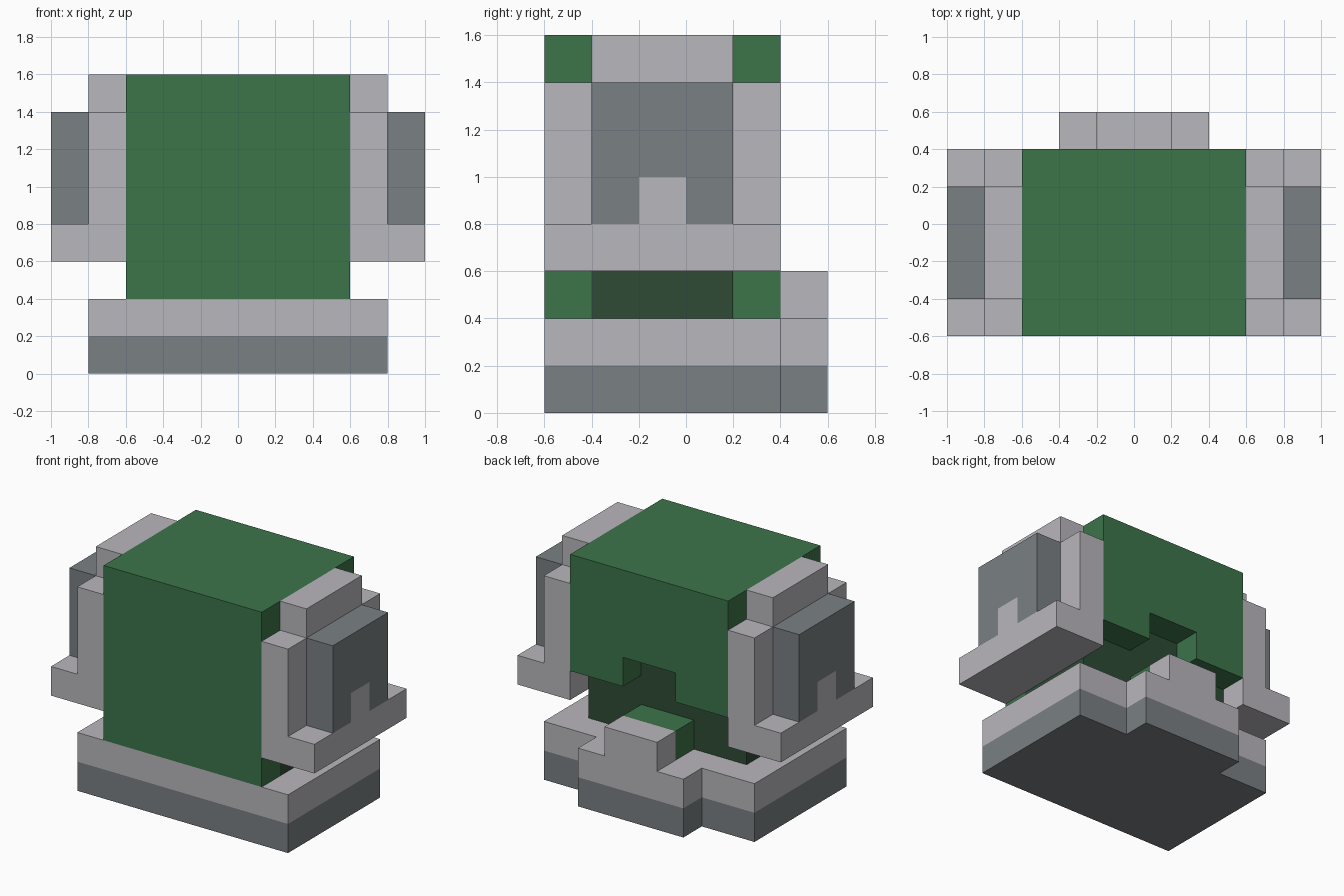
import bpy
import bmesh

if "Cube" in bpy.data.objects:
    bpy.data.objects.remove(bpy.data.objects["Cube"])


def material(name, rgb):
    def linear(c):
        c /= 255
        return c / 12.92 if c <= 0.04045 else ((c + 0.055) / 1.055) ** 2.4
    m = bpy.data.materials.new(name)
    m.diffuse_color = (*[linear(c) for c in rgb], 1)
    m.use_nodes = True
    m.node_tree.nodes["Principled BSDF"].inputs["Base Color"].default_value = m.diffuse_color
    return m


LIGHT = material("light grey", (185, 183, 188))
GREY = material("slate grey", (122, 128, 131))
GREEN = material("green", (60, 117, 74))
DARK = material("dark green", (46, 75, 53))


def prism(name, outline, axis, lo, hi, mat, mirror=False):
    """Extrude a 2D outline along an axis (the outline uses the other two axes in order)."""
    def point(p, d):
        v = list(p)
        v.insert("xyz".index(axis), d)
        return v
    bm = bmesh.new()
    face = bm.faces.new([bm.verts.new(point(p, lo)) for p in outline])
    new = bmesh.ops.extrude_face_region(bm, geom=[face])["geom"]
    shift = [0, 0, 0]
    shift["xyz".index(axis)] = hi - lo
    bmesh.ops.translate(bm, vec=shift, verts=[g for g in new if isinstance(g, bmesh.types.BMVert)])
    bmesh.ops.recalc_face_normals(bm, faces=bm.faces)
    mesh = bpy.data.meshes.new(name)
    bm.to_mesh(mesh)
    bm.free()
    mesh.materials.append(mat)
    ob = bpy.data.objects.new(name, mesh)
    bpy.context.collection.objects.link(ob)
    if mirror:
        ob.modifiers.new("mirror", "MIRROR").use_axis = (True, False, False)
    return ob


def box(name, x, y, z, mat, mirror=False):
    outline = [(x[0], y[0]), (x[1], y[0]), (x[1], y[1]), (x[0], y[1])]
    return prism(name, outline, "z", *z, mat, mirror)


# Two-layer base with a step at the back
plan = [(-.8, -.6), (.8, -.6), (.8, .4), (.4, .4), (.4, .6), (-.4, .6), (-.4, .4), (-.8, .4)]
prism("base_lower", plan, "z", 0, .2, GREY)
prism("base_upper", plan, "z", .2, .4, LIGHT)
box("back_step", (-.2, .2), (.4, .6), (.4, .6), LIGHT)
box("back_ledge", (-.2, .2), (.2, .4), (.4, .6), GREEN)

# Dark core under a green shell, open low at the sides and back
box("core", (-.6, .6), (-.4, .2), (.4, 1.2), DARK)
shell = prism("shell", [(-.6, .4), (-.4, .4), (-.4, 1.2), (.2, 1.2), (.2, .8), (.4, .8),
                        (.4, 1.6), (-.6, 1.6)], "x", -.6, .6, GREEN)
notch = box("notch_cutter", (-.2, .2), (.1, .5), (.7, 1), GREEN)
notch.hide_render = True
notch.display_type = "WIRE"
cut = shell.modifiers.new("notch", "BOOLEAN")
cut.operation, cut.solver, cut.object = "DIFFERENCE", "EXACT", notch

# Side brackets, mirrored
prism("side_bracket", [(.6, .6), (1, .6), (1, .8), (.8, .8), (.8, 1.4), (.6, 1.4)],
      "y", -.6, .4, LIGHT, True)
box("side_cap", (.6, .8), (-.4, .2), (1.4, 1.6), LIGHT, True)
prism("side_panel", [(-.4, .8), (-.2, .8), (-.2, 1), (0, 1), (0, .8), (.2, .8),
                     (.2, 1.4), (-.4, 1.4)], "x", .8, 1, GREY, True)
box("panel_tab", (.8, 1), (-.2, 0), (.8, 1), LIGHT, True)

# Bake the notch cut and remove its helper
bpy.context.view_layer.update()
graph = bpy.context.evaluated_depsgraph_get()
baked = bpy.data.meshes.new_from_object(shell.evaluated_get(graph))
shell.modifiers.clear()
shell.data = baked
bpy.data.objects.remove(notch)
